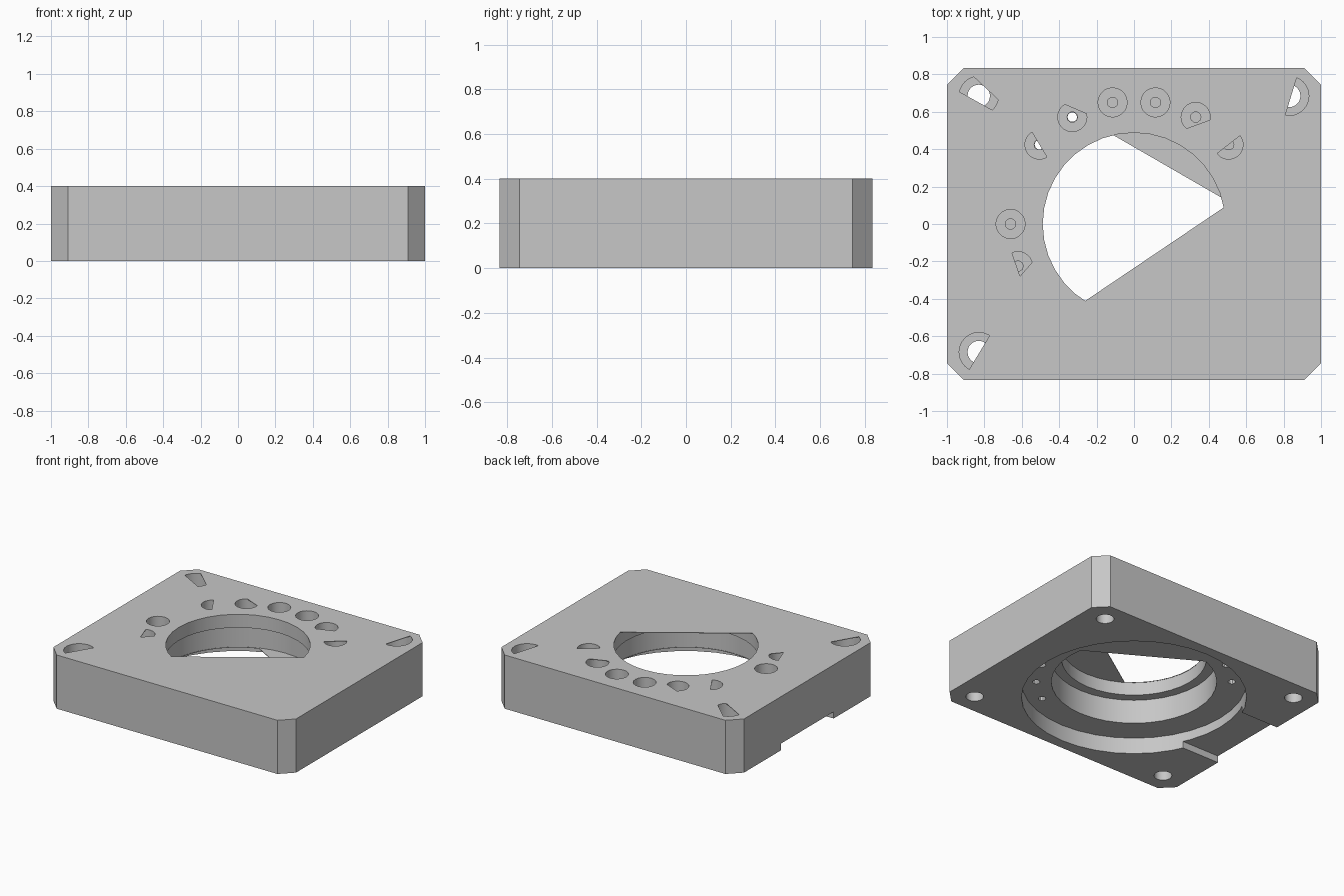
import bpy, bmesh, math
from mathutils import Vector

old = bpy.data.objects.get("Cube")
if old:
    bpy.data.objects.remove(old, do_unlink=True)

HEIGHT = 0.4
SKIN = 0.004          # thin web left over partly closed openings
RECESS = 0.12         # depth of the wide underside recess
POCKET = 0.25         # floor of the screw pockets

grey = bpy.data.materials.new("plain_grey")
grey.use_nodes = True
grey.diffuse_color = (0.57, 0.57, 0.57, 1)
grey.node_tree.nodes["Principled BSDF"].inputs["Base Color"].default_value = (0.57, 0.57, 0.57, 1)


def prism(name, outline, z0, z1):
    """Extrude a closed outline from z0 to z1."""
    bm = bmesh.new()
    face = bm.faces.new([bm.verts.new((x, y, z0)) for x, y in outline])
    new = bmesh.ops.extrude_face_region(bm, geom=[face])["geom"]
    bmesh.ops.translate(bm, vec=(0, 0, z1 - z0),
                        verts=[g for g in new if isinstance(g, bmesh.types.BMVert)])
    bmesh.ops.recalc_face_normals(bm, faces=bm.faces)
    mesh = bpy.data.meshes.new(name)
    bm.to_mesh(mesh)
    bm.free()
    ob = bpy.data.objects.new(name, mesh)
    bpy.context.collection.objects.link(ob)
    return ob


def circle(cx, cy, r, sides=24, clips=()):
    """Circle outline, trimmed by straight chords given as (angle, distance)."""
    c = Vector((cx, cy))
    pts = [c + r * Vector((math.cos(a), math.sin(a)))
           for a in (math.tau * i / sides for i in range(sides))]
    for angle, dist in clips:
        n = Vector((math.cos(math.radians(angle)), math.sin(math.radians(angle))))
        kept = []
        for p, q in zip(pts, pts[1:] + pts[:1]):
            dp, dq = (p - c).dot(n) - dist, (q - c).dot(n) - dist
            if dp <= 0:
                kept.append(p)
            if dp * dq < 0:
                kept.append(p.lerp(q, dp / (dp - dq)))
        pts = kept
    return pts


cutters = []


def cut(outline, z0, z1):
    ob = prism("cutter", outline, z0, z1)
    ob.hide_render = True
    cutters.append(ob)


# Chamfered block
hx, hy, c = 1.0, 0.835, 0.09
quarter = [(hx, hy - c), (hx - c, hy)]
half = quarter + [(-x, y) for x, y in reversed(quarter)]
body = prism("mounting_plate", half + [(-x, -y) for x, y in half], 0, HEIGHT)
body.data.materials.append(grey)

# Stepped central bore, with chords closing part of each mouth
cut(circle(0, 0, 0.76, 36), -0.1, RECESS)
cut(circle(0, 0, 0.558, 36, [(60, 0.356)]), RECESS - 0.02, RECESS + 0.02)
cut(circle(0, 0, 0.56, 36), RECESS + SKIN, 0.3)
cut(circle(0, 0, 0.49, 36), 0.28, HEIGHT - SKIN)
cut(circle(0, 0, 0.488, 36, [(-56, 0.195)]), HEIGHT - 0.02, HEIGHT + 0.1)

# Cable slot to the side
cut([(-1.1, -0.31), (-0.6, -0.31), (-0.6, 0.31), (-1.1, 0.31)], -0.1, 0.05)

# Corner screw holes: through bore, pocket, trimmed mouth
corner_clips = {(-1, 1): [(47, 0.056), (241, 0.031)],
                (1, 1): [(163, -0.01)],
                (-1, -1): [(-31, 0.004)],
                (1, -1): None}
for (sx, sy), clips in corner_clips.items():
    x, y = 0.83 * sx, 0.685 * sy
    cut(circle(x, y, 0.06), -0.1, POCKET + 0.02)
    cut(circle(x, y, 0.107), POCKET, HEIGHT - SKIN)
    if clips is not None:
        cut(circle(x, y, 0.105, 24, clips), HEIGHT - 0.02, HEIGHT + 0.1)

# Ring of small screw pockets with trimmed mouths
ring_clips = {40: [(128, 0)], 60: [(-70, 0.04)], 80: [], 100: [],
              120: [(67, 0.046)], 140: [(31, 0)], 180: [],
              200: [(199, 0.007), (-41, 0.043)]}
for angle, clips in ring_clips.items():
    a = math.radians(angle)
    x, y = 0.66 * math.cos(a), 0.66 * math.sin(a)
    cut(circle(x, y, 0.08, 20), POCKET, HEIGHT - SKIN)
    cut(circle(x, y, 0.078, 20, clips), HEIGHT - 0.02, HEIGHT + 0.1)
    cut(circle(x, y, 0.028, 10), RECESS + SKIN, POCKET + 0.02)

# Small bores open on the recess floor
for angle in (-20, -40, -60, 120, 140):
    a = math.radians(angle)
    cut(circle(0.66 * math.cos(a), 0.66 * math.sin(a), 0.026, 10), RECESS - 0.02, 0.2)

# Apply all cuts, then drop the cutters
for ob in cutters:
    mod = body.modifiers.new("cut", "BOOLEAN")
    mod.operation = "DIFFERENCE"
    mod.solver = "EXACT"
    mod.object = ob
bpy.context.view_layer.update()
graph = bpy.context.evaluated_depsgraph_get()
result = bpy.data.meshes.new_from_object(body.evaluated_get(graph))
body.modifiers.clear()
body.data = result
for ob in cutters:
    bpy.data.objects.remove(ob, do_unlink=True)

# Smooth bores, crisp edges
bpy.ops.object.select_all(action="DESELECT")
body.select_set(True)
bpy.context.view_layer.objects.active = body
bpy.ops.object.shade_smooth_by_angle(angle=math.radians(25))
